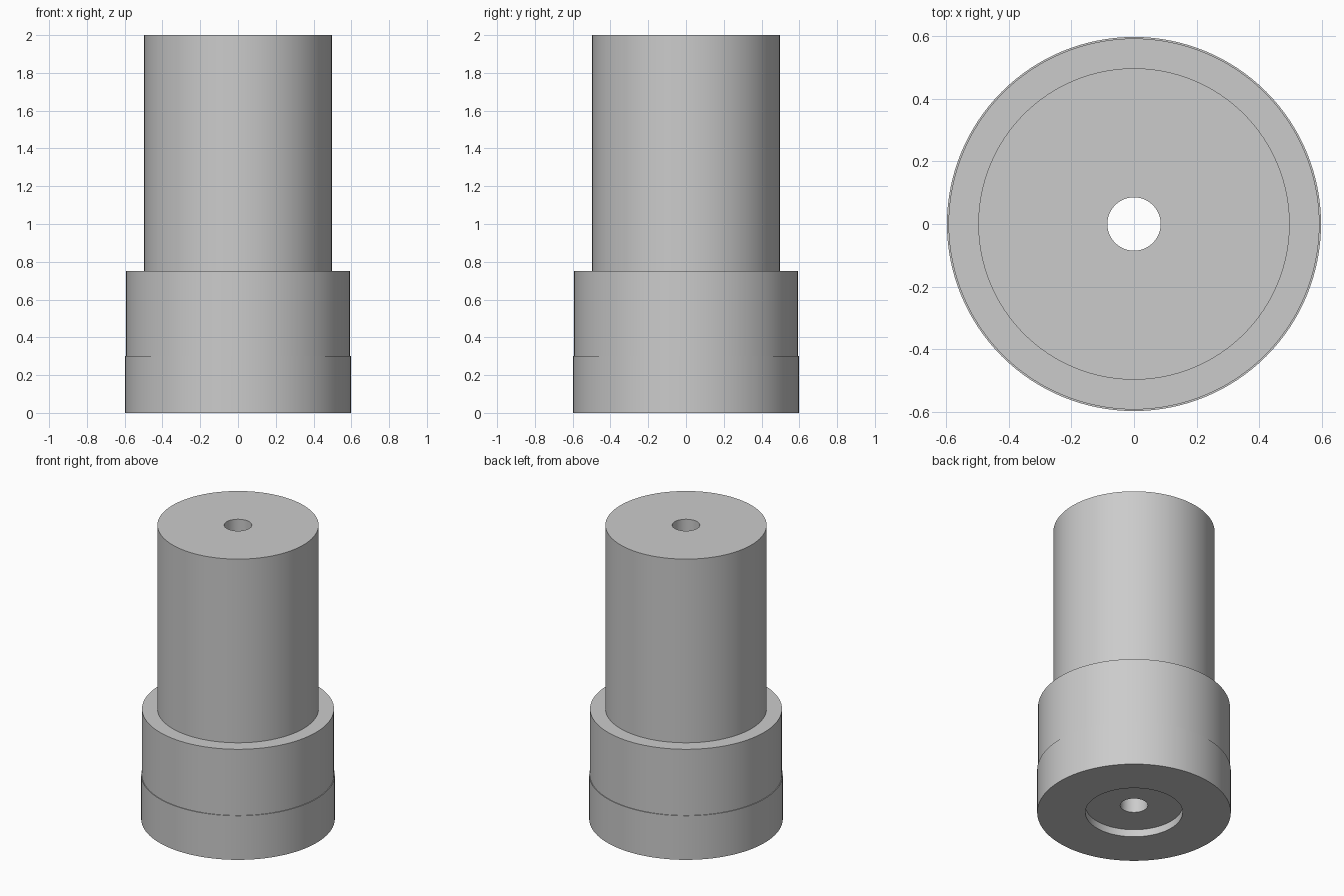
import bpy, bmesh, math

cube = bpy.data.objects.get("Cube")
if cube:
    bpy.data.objects.remove(cube, do_unlink=True)

SEGMENTS = 128

# One plain grey material
grey = bpy.data.materials.new("plain grey")
grey.use_nodes = True
colour = (0.6, 0.6, 0.6, 1)
grey.diffuse_color = colour
grey.node_tree.nodes["Principled BSDF"].inputs["Base Color"].default_value = colour


def lathe(name, profile):
    """Turn a closed (radius, height) profile around the z axis."""
    bm = bmesh.new()
    rings = []
    for radius, height in profile:
        rings.append([bm.verts.new((radius * math.cos(a), radius * math.sin(a), height))
                      for a in (math.tau * i / SEGMENTS for i in range(SEGMENTS))])
    for lower, upper in zip(rings, rings[1:] + rings[:1]):
        for i in range(SEGMENTS):
            j = (i + 1) % SEGMENTS
            bm.faces.new((lower[i], lower[j], upper[j], upper[i]))
    bmesh.ops.recalc_face_normals(bm, faces=bm.faces)
    mesh = bpy.data.meshes.new(name)
    bm.to_mesh(mesh)
    bm.free()
    mesh.materials.append(grey)
    obj = bpy.data.objects.new(name, mesh)
    bpy.context.collection.objects.link(obj)
    bpy.ops.object.select_all(action="DESELECT")
    obj.select_set(True)
    bpy.context.view_layer.objects.active = obj
    bpy.ops.object.shade_smooth_by_angle(angle=math.radians(30))
    return obj


# Stepped sleeve: recessed underside, wide foot, collar, shaft and through bore
bore, recess, shaft, collar, foot = 0.085, 0.3, 0.497, 0.592, 0.597
lathe("stepped_sleeve", [
    (bore, 0.05), (recess, 0.05), (recess, 0),
    (foot, 0), (foot, 0.3),
    (collar, 0.3), (collar, 0.75),
    (shaft, 0.75), (shaft, 2), (bore, 2),
])
